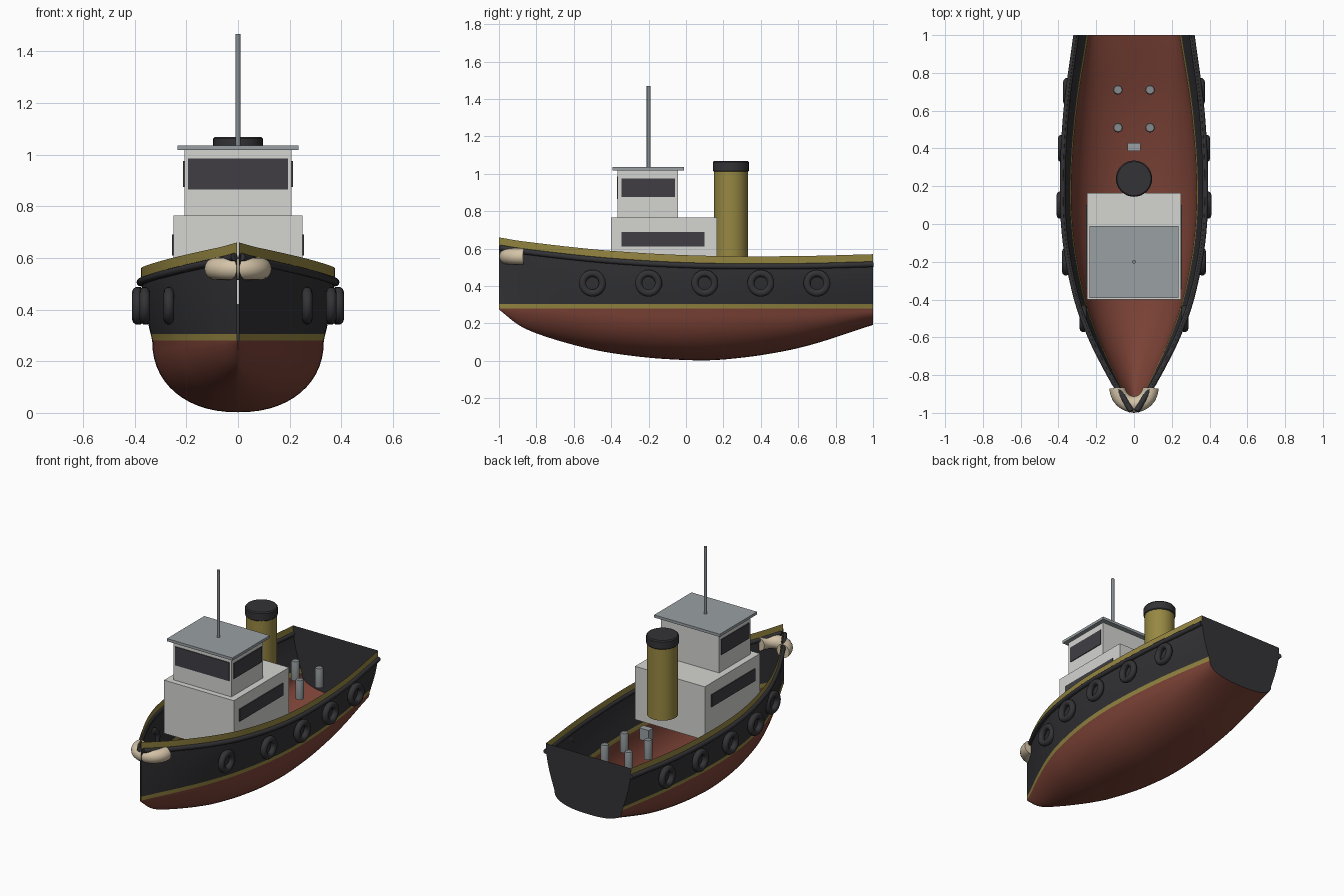
import bpy, bmesh, math
from mathutils import Vector

if "Cube" in bpy.data.objects:
    bpy.data.objects.remove(bpy.data.objects["Cube"])


def material(name, rgb):
    m = bpy.data.materials.new(name)
    m.diffuse_color = (*rgb, 1)
    m.use_nodes = True
    m.node_tree.nodes["Principled BSDF"].inputs["Base Color"].default_value = m.diffuse_color
    return m


BLACK = material("black paint", (0.033, 0.033, 0.037))
RED = material("red oxide", (0.2, 0.055, 0.037))
GOLD = material("mustard yellow", (0.31, 0.245, 0.055))
WHITE = material("off white", (0.66, 0.66, 0.64))
ROOF = material("roof grey", (0.32, 0.35, 0.37))
GLASS = material("dark glass", (0.05, 0.048, 0.057))
STEEL = material("steel grey", (0.24, 0.26, 0.27))
ROPE = material("rope tan", (0.66, 0.55, 0.39))


def finish(name, bm, mats, smooth=True):
    me = bpy.data.meshes.new(name)
    bm.to_mesh(me)
    bm.free()
    ob = bpy.data.objects.new(name, me)
    bpy.context.collection.objects.link(ob)
    for m in mats:
        me.materials.append(m)
    if smooth:
        bpy.ops.object.select_all(action='DESELECT')
        ob.select_set(True)
        bpy.context.view_layer.objects.active = ob
        bpy.ops.object.shade_smooth_by_angle(angle=math.radians(40))
    return ob


def box(name, x0, x1, y0, y1, z0, z1, mat):
    bm = bmesh.new()
    bmesh.ops.create_cube(bm, size=1)
    for v in bm.verts:
        v.co = ((x0 + x1) / 2 + v.co.x * (x1 - x0),
                (y0 + y1) / 2 + v.co.y * (y1 - y0),
                (z0 + z1) / 2 + v.co.z * (z1 - z0))
    return finish(name, bm, [mat], False)


def lathe(name, x, y, profile, mat, n=32):
    """Closed turned part from (radius, z) points."""
    bm = bmesh.new()
    rings = [[bm.verts.new((x + r * math.cos(2 * math.pi * i / n),
                            y + r * math.sin(2 * math.pi * i / n), z))
              for i in range(n)] for r, z in profile]
    for a, b in zip(rings, rings[1:]):
        for i in range(n):
            j = (i + 1) % n
            bm.faces.new((a[i], a[j], b[j], b[i]))
    bm.faces.new(rings[0][::-1])
    bm.faces.new(rings[-1])
    return finish(name, bm, [mat])


def tube(name, path, radius, mat, n=12, closed=False):
    """Round tube along a path, with flat ends if open."""
    bm = bmesh.new()
    rings = []
    for i, p in enumerate(path):
        if closed:
            t = path[(i + 1) % len(path)] - path[i - 1]
        else:
            t = path[min(i + 1, len(path) - 1)] - path[max(i - 1, 0)]
        t.normalize()
        side = t.cross(Vector((0, 0, 1)))
        if closed:
            side = Vector((1, 0, 0))
        side.normalize()
        up = side.cross(t)
        rings.append([bm.verts.new(p + radius * (side * math.cos(2 * math.pi * k / n)
                                                 + up * math.sin(2 * math.pi * k / n)))
                      for k in range(n)])
    pairs = list(zip(rings, rings[1:])) + ([(rings[-1], rings[0])] if closed else [])
    for a, b in pairs:
        for k in range(n):
            j = (k + 1) % n
            bm.faces.new((a[k], a[j], b[j], b[k]))
    if not closed:
        bm.faces.new(rings[0][::-1])
        bm.faces.new(rings[-1])
    bmesh.ops.recalc_face_normals(bm, faces=bm.faces)
    return finish(name, bm, [mat])


# Hull stations: y, sheer height, sheer half width, waterline half width, keel height, fullness
STATIONS = [
    (-1.0, 0.66, 0.004, 0.003, 0.275, 1.4),
    (-0.9, 0.643, 0.065, 0.05, 0.195, 1.5),
    (-0.8, 0.63, 0.125, 0.1, 0.147, 1.65),
    (-0.6, 0.607, 0.226, 0.19, 0.085, 1.9),
    (-0.4, 0.588, 0.3, 0.258, 0.042, 2.1),
    (-0.1, 0.569, 0.36, 0.316, 0.009, 2.2),
    (0.2, 0.56, 0.376, 0.332, 0.007, 2.2),
    (0.6, 0.56, 0.357, 0.304, 0.068, 2.3),
    (1.0, 0.57, 0.305, 0.242, 0.192, 2.5)]
LOW, HIGH = 0.28, 0.305        # waterline stripe


def station(y):
    """Smooth interpolation of the station table."""
    s = STATIONS
    i = max(k for k in range(len(s) - 1) if s[k][0] <= y + 1e-6)
    a, b = s[i], s[i + 1]
    h = b[0] - a[0]
    t = (y - a[0]) / h
    out = []
    for c in range(1, 6):
        d = (b[c] - a[c]) / h
        m0 = (b[c] - s[i - 1][c]) / (b[0] - s[i - 1][0]) if i > 0 else d
        m1 = (s[i + 2][c] - a[c]) / (s[i + 2][0] - a[0]) if i + 2 < len(s) else d
        out.append((2*t**3 - 3*t*t + 1) * a[c] + (t**3 - 2*t*t + t) * h * m0
                   + (3*t*t - 2*t**3) * b[c] + (t**3 - t*t) * h * m1)
    return out


def side_x(y, z):
    sheer, top, wl, _, _ = station(y)
    return wl + (top - wl) * math.sin(math.pi / 2 * min(1, (z - LOW) / (sheer - LOW)))


def half_section(y):
    """Points from the sheer down to the keel."""
    sheer, top, wl, keel, p = station(y)
    band = sheer - 0.042
    zs = [sheer, band] + [HIGH + (band - HIGH) * k / 4 for k in (3, 2, 1)] + [HIGH, LOW]
    pts = [(side_x(y, z), z) for z in zs]
    for k in range(1, 15):
        a = math.pi / 2 * k / 14
        pts.append((wl * max(0, math.cos(a)) ** (2 / p) if k < 14 else 0,
                    LOW - (LOW - keel) * math.sin(a) ** (2 / p)))
    return pts


# Open hull shell, coloured by strake
bm = bmesh.new()
rows = []
NY = 56
for i in range(NY + 1):
    y = -1 + 2 * (i / NY) ** 1.15
    half = half_section(y)
    full = [(-x, z) for x, z in half] + half[-2::-1]
    rows.append([bm.verts.new((x, y, z)) for x, z in full])
last = len(rows[0]) - 2
for a, b in zip(rows, rows[1:]):
    for k in range(last + 1):
        f = bm.faces.new((a[k], a[k + 1], b[k + 1], b[k]))
        strake = min(k, last - k)
        f.material_index = 1 if strake in (0, 5) else 0 if strake < 5 else 2
finish("hull", bm, [BLACK, GOLD, RED])

# Transom
bm = bmesh.new()
half = half_section(1.0)
bm.faces.new([bm.verts.new((x, 1.0, z)) for x, z in half + [(-x, z) for x, z in half[-2::-1]]])
finish("transom", bm, [BLACK], False)

# Rubbing rails and tyre fenders on both sides
for s, label in ((-1, "left"), (1, "right")):
    path = []
    for i in range(41):
        y = -0.99 + 1.99 * i / 40
        z = station(y)[0] - 0.054
        path.append(Vector((s * (side_x(y, z) + 0.004), y, z)))
    tube("rubbing_rail_" + label, path, 0.015, BLACK)
    for n, y in enumerate((-0.5, -0.2, 0.1, 0.4, 0.7)):
        x = s * (0.268, 0.361, 0.39, 0.383, 0.355)[n]
        ring = [Vector((x, y + 0.053 * math.cos(2 * math.pi * k / 28),
                        0.415 + 0.053 * math.sin(2 * math.pi * k / 28))) for k in range(28)]
        tube(f"tyre_fender_{label}_{n + 1}", ring, 0.02, BLACK, 10, True)

# Bow fender wrapped round the stem
arc = [Vector((-0.087 * math.cos(math.pi * k / 24), -0.868 - 0.087 * math.sin(math.pi * k / 24), 0.558))
       for k in range(25)]
tube("bow_fender", arc, 0.043, ROPE, 20)

# Deckhouse and wheelhouse
box("deckhouse", -0.25, 0.25, -0.4, 0.165, 0.42, 0.765, WHITE)
box("wheelhouse", -0.208, 0.208, -0.365, -0.042, 0.765, 1.02, WHITE)
box("wheelhouse_roof", -0.235, 0.235, -0.392, -0.01, 1.018, 1.035, ROOF)
box("front_window", -0.193, 0.193, -0.37, -0.362, 0.865, 0.985, GLASS)
for s, label in ((-1, "left"), (1, "right")):
    for name, x, y0, y1, z0, z1 in (("deckhouse_window_", 0.25, -0.345, 0.1, 0.61, 0.69),
                                    ("wheelhouse_window_", 0.208, -0.345, -0.06, 0.875, 0.975)):
        a, b = sorted((s * (x - 0.003), s * (x + 0.005)))
        box(name + label, a, b, y0, y1, z0, z1, GLASS)

# Mast, funnel, bollards and deck box
lathe("mast", 0, -0.2, [(0.01, 1.03), (0.01, 1.468)], STEEL, 16)
lathe("funnel", 0, 0.24, [(0.091, 0.55), (0.091, 1.015)], GOLD)
lathe("funnel_cap", 0, 0.24, [(0.09, 1.01), (0.096, 1.016), (0.096, 1.062), (0.09, 1.069)], BLACK)
for x in (-0.085, 0.085):
    for y in (0.51, 0.71):
        lathe("bollard", x, y, [(0.025, 0.39), (0.025, 0.505), (0.021, 0.512)], STEEL, 20)
box("deck_box", -0.034, 0.034, 0.387, 0.43, 0.45, 0.525, ROOF)
